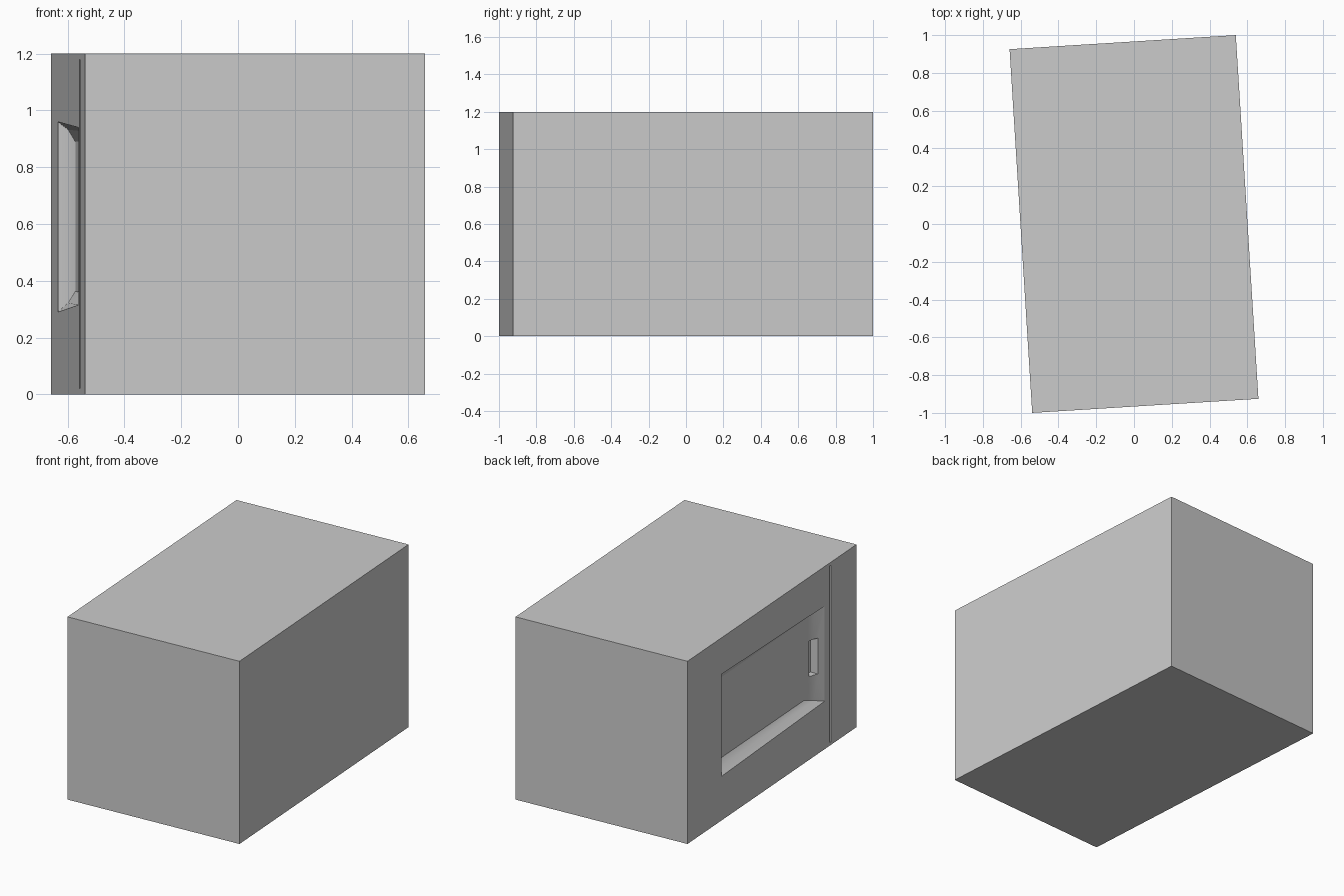
import bpy, bmesh, math

if "Cube" in bpy.data.objects:
    bpy.data.objects.remove(bpy.data.objects["Cube"])

L, W, H = 0.9645, 0.6, 1.2      # half length, half width, height
TILT = math.radians(3.56)       # slight turn of the whole oven


def make(name, bm):
    bmesh.ops.recalc_face_normals(bm, faces=bm.faces)
    me = bpy.data.meshes.new(name)
    bm.to_mesh(me)
    bm.free()
    ob = bpy.data.objects.new(name, me)
    bpy.context.collection.objects.link(ob)
    return ob


def loft(name, rings):
    """Closed solid through a list of four-cornered rings."""
    bm = bmesh.new()
    vs = [[bm.verts.new(p) for p in r] for r in rings]
    for a, b in zip(vs, vs[1:]):
        for i in range(4):
            j = (i + 1) % 4
            bm.faces.new((a[i], a[j], b[j], b[i]))
    bm.faces.new(vs[0])
    bm.faces.new(vs[-1])
    return make(name, bm)


def ring(x, y_right, y_left, zr0, zr1, zl0, zl1):
    return [(x, y_right, zr0), (x, y_left, zl0), (x, y_left, zl1), (x, y_right, zr1)]


def box(name, x0, x1, y0, y1, z0, z1):
    return loft(name, [ring(x, y0, y1, z0, z1, z0, z1) for x in (x0, x1)])


# oven casing
body = box("oven_body", -W, W, -L, L, 0, H)

# window recess with dished sides, grip pocket in its end wall, door seam
outer = (-0.60, 0.575, 0.315, 0.94, 0.29, 0.96)
cutters = [
    loft("window_recess", [
        ring(-W - 0.05, *outer),
        ring(-W, *outer),
        ring(-W + 0.035, -0.535, 0.55, 0.337, 0.925, 0.322, 0.932),
        ring(-W + 0.058, -0.457, 0.52, 0.362, 0.89, 0.362, 0.89),
    ]),
    box("grip_pocket", -W - 0.04, -W + 0.075, -0.56, -0.498, 0.505, 0.74),
    box("door_seam", -W - 0.05, -W + 0.015, -0.673, -0.655, 0.02, 1.18),
]

bpy.context.view_layer.objects.active = body
for c in cutters:
    mod = body.modifiers.new(c.name, 'BOOLEAN')
    mod.operation = 'DIFFERENCE'
    mod.solver = 'EXACT'
    mod.object = c
    bpy.ops.object.modifier_apply(modifier=mod.name)
for c in cutters:
    bpy.data.objects.remove(c, do_unlink=True)

# shading and final turn
bpy.ops.object.select_all(action='DESELECT')
body.select_set(True)
bpy.ops.object.shade_smooth_by_angle(angle=math.radians(22))
body.rotation_euler.z = TILT
